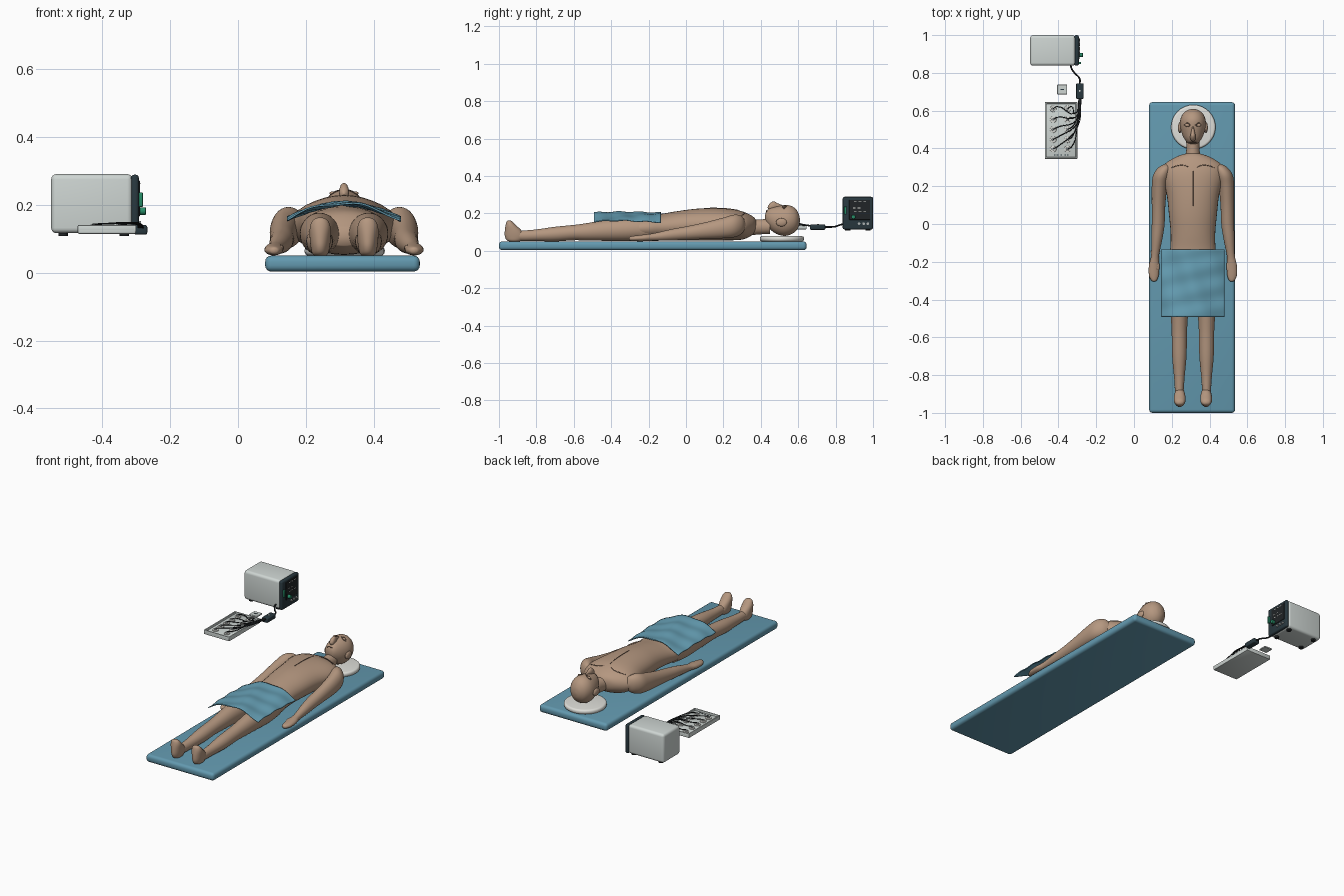
import bpy, bmesh, math
from mathutils import Vector, Matrix
from mathutils.bvhtree import BVHTree


def material(name, r, g, b):
    m = bpy.data.materials.new(name)
    m.diffuse_color = (r, g, b, 1)
    return m


SKIN = material("skin", 0.46, 0.31, 0.215)
CREASE = material("skin crease", 0.16, 0.10, 0.07)
MAT = material("mat blue", 0.125, 0.32, 0.43)
CLOTH = material("drape blue", 0.13, 0.34, 0.45)
SHELL = material("shell white", 0.62, 0.67, 0.65)
PAD = material("pillow white", 0.74, 0.74, 0.70)
SLATE = material("dark slate", 0.022, 0.04, 0.05)
BLACK = material("cable black", 0.015, 0.018, 0.02)
GREEN = material("green", 0.02, 0.27, 0.14)
METAL = material("electrode grey", 0.42, 0.45, 0.45)

CX = 0.312  # body centre line


def finish(bm, name, mat, angle=40):
    bmesh.ops.recalc_face_normals(bm, faces=bm.faces)
    me = bpy.data.meshes.new(name)
    bm.to_mesh(me)
    bm.free()
    me.materials.append(mat)
    me.shade_smooth()
    me.set_sharp_from_angle(angle=math.radians(angle))
    ob = bpy.data.objects.new(name, me)
    bpy.context.collection.objects.link(ob)
    return ob


def box(name, lo, hi, mat, bevel=0.0, seg=3):
    bm = bmesh.new()
    bmesh.ops.create_cube(bm, size=1)
    for v in bm.verts:
        v.co = [(lo[i] + hi[i]) / 2 + v.co[i] * (hi[i] - lo[i]) for i in range(3)]
    if bevel:
        bmesh.ops.bevel(bm, geom=bm.edges[:], offset=bevel, segments=seg, profile=0.5, affect='EDGES')
    return finish(bm, name, mat)


def ball(name, c, r, mat):
    bm = bmesh.new()
    bmesh.ops.create_uvsphere(bm, u_segments=24, v_segments=14, radius=1,
                              matrix=Matrix.Translation(c) @ Matrix.Diagonal((*r, 1)))
    return finish(bm, name, mat, 80)


def disc(name, c, r, h, mat, bevel=0.0, axis='Z'):
    bm = bmesh.new()
    rot = Matrix.Rotation(math.pi / 2, 4, 'Y') if axis == 'X' else Matrix()
    bmesh.ops.create_cone(bm, cap_ends=True, segments=32, radius1=r, radius2=r, depth=h,
                          matrix=Matrix.Translation(c) @ rot)
    if bevel:
        rim = [e for e in bm.edges if any(len(f.verts) > 4 for f in e.link_faces)]
        bmesh.ops.bevel(bm, geom=rim, offset=bevel, segments=4, profile=0.5, affect='EDGES')
    return finish(bm, name, mat)


def loft(name, secs, mat, axis='y', steps=5, n=32):
    """Smooth body through elliptical sections (x, y, z, half width, half depth)."""
    S = [Vector(s) for s in secs]
    rows = []
    for i in range(len(S) - 1):
        a, b, c, d = S[max(i - 1, 0)], S[i], S[i + 1], S[min(i + 2, len(S) - 1)]
        for k in range(steps):
            t = k / steps
            rows.append(0.5 * (2 * b + (c - a) * t + (2 * a - 5 * b + 4 * c - d) * t * t
                               + (3 * b - a - 3 * c + d) * t ** 3))
    rows.append(S[-1])
    bm = bmesh.new()
    rings = []
    for x, y, z, rx, rd in rows:
        ring = []
        for j in range(n):
            u, w = rx * math.cos(math.tau * j / n), rd * math.sin(math.tau * j / n)
            ring.append(bm.verts.new((x + u, y, z + w) if axis == 'y' else (x + u, y + w, z)))
        rings.append(ring)
    for p, q in zip(rings, rings[1:]):
        for j in range(n):
            bm.faces.new((p[j], p[(j + 1) % n], q[(j + 1) % n], q[j]))
    bm.faces.new(rings[0])
    bm.faces.new(rings[-1])
    return finish(bm, name, mat, 80)


def tube(name, pts, r, mat):
    cu = bpy.data.curves.new(name, 'CURVE')
    cu.dimensions, cu.bevel_depth, cu.bevel_resolution = '3D', r, 2
    cu.resolution_u, cu.use_fill_caps = 5, True
    sp = cu.splines.new('BEZIER')
    sp.bezier_points.add(len(pts) - 1)
    for p, co in zip(sp.bezier_points, pts):
        p.co = co
        p.handle_left_type = p.handle_right_type = 'AUTO'
    cu.materials.append(mat)
    ob = bpy.data.objects.new(name, cu)
    bpy.context.collection.objects.link(ob)


def body_sections(rows):  # (y, half width, bottom z, top z)
    return [(CX, y, (b + t) / 2, w, (t - b) / 2) for y, w, b, t in rows]


def surface(ob):
    me = ob.data
    tree = BVHTree.FromPolygons([v.co for v in me.vertices], [p.vertices[:] for p in me.polygons])
    return lambda x, y, lift=0.0: tree.ray_cast(Vector((x, y, 1)), Vector((0, 0, -1)))[0] + Vector((0, 0, lift))


# mat and pillow
box("mat", (0.08, -1, 0.003), (0.535, 0.645, 0.05), MAT, 0.018, 4)
disc("pillow", (CX + 0.002, 0.513, 0.064), 0.118, 0.028, PAD, 0.012)

# torso, neck and head
torso = loft("torso", body_sections([
    (0.375, 0.03, 0.11, 0.165), (0.355, 0.09, 0.085, 0.185), (0.31, 0.155, 0.062, 0.207),
    (0.25, 0.16, 0.056, 0.222), (0.15, 0.138, 0.055, 0.228), (0.05, 0.127, 0.055, 0.224),
    (-0.05, 0.118, 0.055, 0.211), (-0.13, 0.12, 0.054, 0.198), (-0.2, 0.13, 0.052, 0.192),
    (-0.28, 0.118, 0.056, 0.178), (-0.33, 0.05, 0.08, 0.13)]), SKIN)
loft("neck", body_sections([(0.34, 0.036, 0.085, 0.165), (0.365, 0.038, 0.085, 0.168),
                            (0.40, 0.035, 0.088, 0.168), (0.45, 0.036, 0.09, 0.17)]), SKIN)
head = loft("head", body_sections([
    (0.423, 0.008, 0.17, 0.19), (0.43, 0.028, 0.145, 0.212), (0.45, 0.045, 0.115, 0.228),
    (0.48, 0.059, 0.092, 0.236), (0.52, 0.068, 0.08, 0.243), (0.555, 0.066, 0.085, 0.242),
    (0.585, 0.052, 0.103, 0.225), (0.603, 0.028, 0.13, 0.197), (0.609, 0.006, 0.155, 0.17)]), SKIN)
on_torso, on_head = surface(torso), surface(head)

# face
loft("nose", [(CX, 0.437, 0.232, 0.003, 0.003), (CX, 0.447, 0.234, 0.013, 0.018),
              (CX, 0.468, 0.239, 0.014, 0.025), (CX, 0.49, 0.238, 0.009, 0.016),
              (CX, 0.515, 0.238, 0.004, 0.006)], SKIN, n=16)
tube("mouth", [on_head(CX + d, 0.432 + 0.001 * abs(d)) for d in (-0.017, 0, 0.017)], 0.003, CREASE)

# breastbone line
tube("breastbone_line", [on_torso(CX, y) for y in (0.095, 0.16, 0.22, 0.28)], 0.0022, CREASE)

for s, side in ((-1, "left"), (1, "right")):
    # eyes, brows and ears
    ex = CX + s * 0.029
    ball(side + "_eye", on_head(ex, 0.524, -0.002), (0.014, 0.009, 0.006), SKIN)
    for y0, bow, nm in ((0.524, 0.011, "upper_lid"), (0.524, -0.009, "lower_lid")):
        tube(f"{side}_{nm}", [on_head(ex + d, y0 + bow * (1 - (d / 0.016) ** 2), 0.001)
                              for d in (-0.016, 0, 0.016)], 0.0018, CREASE)
    ball(side + "_ear", (CX + s * 0.069, 0.51, 0.152), (0.01, 0.029, 0.022), SKIN)
    # collar bone line
    tube(side + "_collar_bone", [on_torso(CX + s * d, y) for d, y in
                                 ((0.022, 0.302), (0.055, 0.312), (0.085, 0.308), (0.115, 0.298))], 0.0022, CREASE)
    # arm with hand
    loft(side + "_arm", [(CX + s * o, y, z, a, b) for o, y, z, a, b in (
        (0.14, 0.318, 0.14, 0.008, 0.01), (0.148, 0.30, 0.138, 0.034, 0.045),
        (0.165, 0.26, 0.133, 0.045, 0.06), (0.177, 0.2, 0.122, 0.041, 0.055),
        (0.182, 0.1, 0.107, 0.036, 0.044), (0.184, 0, 0.094, 0.034, 0.036),
        (0.191, -0.08, 0.085, 0.029, 0.03), (0.201, -0.17, 0.074, 0.021, 0.02),
        (0.206, -0.22, 0.069, 0.027, 0.018), (0.207, -0.27, 0.066, 0.026, 0.015),
        (0.206, -0.298, 0.065, 0.015, 0.011), (0.206, -0.305, 0.065, 0.004, 0.004))], SKIN)
    ball(side + "_thumb", (CX + s * 0.187, -0.225, 0.072), (0.01, 0.032, 0.01), SKIN)
    # leg
    loft(side + "_leg", [(CX + s * 0.072, y, (b + t) / 2, w, (t - b) / 2) for y, w, b, t in (
        (-0.2, 0.05, 0.06, 0.17), (-0.3, 0.058, 0.052, 0.176), (-0.42, 0.05, 0.053, 0.165),
        (-0.54, 0.042, 0.055, 0.146), (-0.6, 0.04, 0.056, 0.138), (-0.7, 0.038, 0.05, 0.128),
        (-0.8, 0.029, 0.052, 0.114), (-0.87, 0.024, 0.052, 0.108), (-0.92, 0.022, 0.055, 0.105))], SKIN)
    # foot, toes up
    loft(side + "_foot", [(CX + s * 0.07, y, z, a, b) for y, z, a, b in (
        (-0.915, 0.047, 0.008, 0.01), (-0.917, 0.054, 0.022, 0.038), (-0.915, 0.075, 0.028, 0.053),
        (-0.923, 0.105, 0.031, 0.046), (-0.936, 0.135, 0.03, 0.029), (-0.943, 0.155, 0.021, 0.016),
        (-0.945, 0.162, 0.006, 0.006))], SKIN, axis='z')

# drape over the hips
bm = bmesh.new()
bmesh.ops.create_grid(bm, x_segments=48, y_segments=48, size=1)
for v in bm.verts:
    u, w = v.co.x, v.co.y
    x, y = CX + u * 0.167, -0.313 + w * 0.178
    z = 0.203 - 0.046 * abs(u) ** 1.8 + 0.004 * math.sin(40 * x + 14 * y) + 0.0025 * math.sin(55 * y - 12 * x)
    v.co = (x, y, z)
drape = finish(bm, "drape", CLOTH, 60)
sol = drape.modifiers.new("thickness", 'SOLIDIFY')
sol.thickness, sol.offset = 0.005, 0

# monitor, its screen side faces +x
box("monitor_case", (-0.55, 0.838, 0.116), (-0.31, 1.0, 0.29), SHELL, 0.016, 4)
box("monitor_panel", (-0.315, 0.838, 0.114), (-0.292, 1.0, 0.288), SLATE, 0.009)
box("monitor_screen", (-0.294, 0.872, 0.165), (-0.289, 0.985, 0.272), BLACK, 0.002, 1)
for x in (-0.515, -0.335):
    for y in (0.865, 0.973):
        disc("monitor_foot", (x, y, 0.113), 0.014, 0.01, BLACK)
for z, ys in ((0.262, (0.905, 0.93, 0.955)), (0.228, (0.9, 0.925)), (0.208, (0.905, 0.93, 0.955))):
    for y in ys:
        box("screen_mark", (-0.29, y - 0.007, z - 0.002), (-0.287, y + 0.007, z + 0.002), PAD)
box("side_handle", (-0.293, 0.846, 0.193), (-0.28, 0.858, 0.236), GREEN, 0.003, 2)
disc("control_knob", (-0.282, 0.895, 0.181), 0.011, 0.022, GREEN, 0.002, 'X')
for y in (0.925, 0.95, 0.972):
    disc("panel_button", (-0.289, y, 0.145), 0.007, 0.008, METAL, 0, 'X')

# electrode tray with a raised rim
T0, T1 = (-0.472, 0.345), (-0.3, 0.645)
box("tray_base", (*T0, 0.114), (*T1, 0.129), SHELL, 0.005, 2)
for lo, hi in (((T0[0], T0[1]), (T0[0] + 0.009, T1[1])), ((T1[0] - 0.009, T0[1]), (T1[0], T1[1])),
               ((T0[0], T0[1]), (T1[0], T0[1] + 0.009)), ((T0[0], T1[1] - 0.009), (T1[0], T1[1]))):
    box("tray_rim", (*lo, 0.118), (*hi, 0.14), SHELL, 0.003, 2)

# electrodes and their leads
hub = Vector((-0.285, 0.668, 0.132))
for r, y in enumerate((0.61, 0.553, 0.5, 0.447, 0.397)):
    for c, x in enumerate((-0.428, -0.352)):
        disc("electrode_pad", (x, y, 0.131), 0.017, 0.007, PAD, 0.002)
        disc("electrode_snap", (x, y, 0.137), 0.008, 0.008, METAL, 0.002)
        end = hub + Vector((0.003 * (r - 2), 0, 0.003 * c))
        tube("lead", [(x, y, 0.142), (x + 0.022, y + 0.012, 0.143),
                      (-0.312 + 0.003 * r, 0.53 + 0.35 * (y - 0.45), 0.145 + 0.002 * c), end], 0.0024, BLACK)
for x in (-0.42, -0.405, -0.385, -0.365, -0.35):
    box("tray_mark", (x - 0.004, 0.363, 0.128), (x + 0.004, 0.367, 0.131), SLATE)

# junction box, main cable and small card
box("junction_box", (-0.306, 0.662, 0.112), (-0.267, 0.745, 0.14), SLATE, 0.006)
disc("junction_light", (-0.287, 0.705, 0.14), 0.005, 0.004, PAD)
tube("main_cable", [(-0.287, 0.74, 0.127), (-0.288, 0.77, 0.127), (-0.315, 0.80, 0.13),
                    (-0.333, 0.83, 0.14), (-0.334, 0.85, 0.142)], 0.0045, BLACK)
box("small_card", (-0.407, 0.686, 0.114), (-0.354, 0.738, 0.122), SHELL, 0.002, 1)
box("card_mark", (-0.39, 0.71, 0.121), (-0.371, 0.715, 0.124), SLATE)
